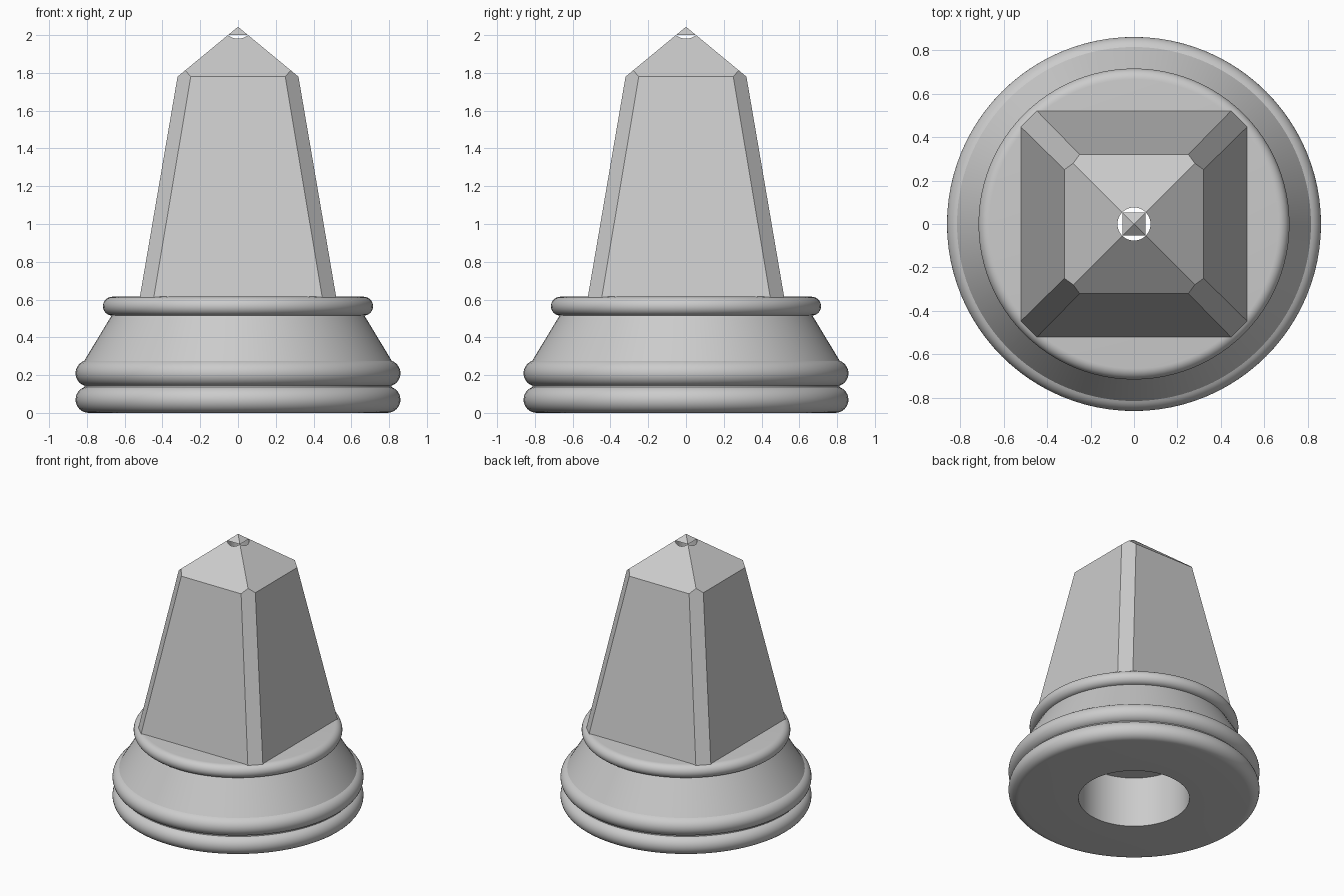
import bpy
import bmesh
from math import sin, cos, pi, radians
from mathutils import Vector

old = bpy.data.objects.get("Cube")
if old:
    bpy.data.objects.remove(old, do_unlink=True)

# One plain grey for the whole model
GREY = (0.6, 0.6, 0.6, 1)
grey = bpy.data.materials.new("plain grey")
grey.use_nodes = True
grey.diffuse_color = GREY
grey.node_tree.nodes["Principled BSDF"].inputs["Base Color"].default_value = GREY

DECK = 0.615        # top of the round base
HOLE = 0.076        # radius of the narrow hole
BORE = 0.38         # radius and depth of the wide bore below


def make_object(name, bm):
    bmesh.ops.recalc_face_normals(bm, faces=bm.faces)
    mesh = bpy.data.meshes.new(name)
    bm.to_mesh(mesh)
    bm.free()
    mesh.materials.append(grey)
    obj = bpy.data.objects.new(name, mesh)
    bpy.context.collection.objects.link(obj)
    return obj


def smooth(obj):
    bpy.ops.object.select_all(action="DESELECT")
    obj.select_set(True)
    bpy.context.view_layer.objects.active = obj
    bpy.ops.object.shade_smooth_by_angle(angle=radians(25))


def bead(r, z, radius, start, end, steps=14):
    """Arc of profile points for one rounded moulding."""
    angles = [radians(start + (end - start) * i / steps) for i in range(steps + 1)]
    return [(r + radius * cos(a), z + radius * sin(a)) for a in angles]


# Round base: two beads, a cone, a top bead, bored from below
profile = [(BORE, 0)]
profile += bead(0.79, 0.07, 0.07, -90, 70)
profile += bead(0.79, 0.21, 0.07, -70, 70)
profile += bead(0.665, DECK - 0.05, 0.05, -85, 90)
profile += [(HOLE, DECK), (HOLE, BORE), (BORE, BORE)]

bm = bmesh.new()
verts = [bm.verts.new((r, 0, z)) for r, z in profile]
edges = [bm.edges.new((v, verts[i - 1])) for i, v in enumerate(verts)]
bmesh.ops.spin(bm, geom=verts + edges, cent=(0, 0, 0), axis=(0, 0, 1),
               angle=2 * pi, steps=96)
bmesh.ops.remove_doubles(bm, verts=bm.verts, dist=0.0002)
base = make_object("round_base", bm)
smooth(base)

# Tapered square spire with a pyramid tip
bm = bmesh.new()
corners = [(1, 1), (-1, 1), (-1, -1), (1, -1)]
low = [bm.verts.new((x * 0.522, y * 0.522, 0.6)) for x, y in corners]
high = [bm.verts.new((x * 0.32, y * 0.32, 1.78)) for x, y in corners]
apex = bm.verts.new((0, 0, 2.044))
bm.faces.new(low)
for i in range(4):
    bm.faces.new((low[i - 1], low[i], high[i], high[i - 1]))
    bm.faces.new((high[i - 1], high[i], apex))

# Chamfer the four upright corners
for x, y in corners:
    bmesh.ops.bisect_plane(bm, geom=bm.verts[:] + bm.edges[:] + bm.faces[:],
                           plane_co=Vector((x * 0.4825, y * 0.4825, DECK)),
                           plane_no=Vector((x, y, 0.339)), clear_outer=True)
    rim = [e for e in bm.edges if e.is_boundary]
    bmesh.ops.holes_fill(bm, edges=rim, sides=0)
spire = make_object("spire", bm)

# Narrow hole down through the tip
bm = bmesh.new()
bmesh.ops.create_cone(bm, cap_ends=True, segments=48, radius1=HOLE,
                      radius2=HOLE, depth=4)
cutter = make_object("hole_cutter", bm)
cutter.hide_render = True
cut = spire.modifiers.new("hole", "BOOLEAN")
cut.operation = "DIFFERENCE"
cut.solver = "EXACT"
cut.object = cutter
bpy.context.view_layer.objects.active = spire
bpy.ops.object.modifier_apply(modifier=cut.name)
bpy.data.objects.remove(cutter, do_unlink=True)
smooth(spire)
